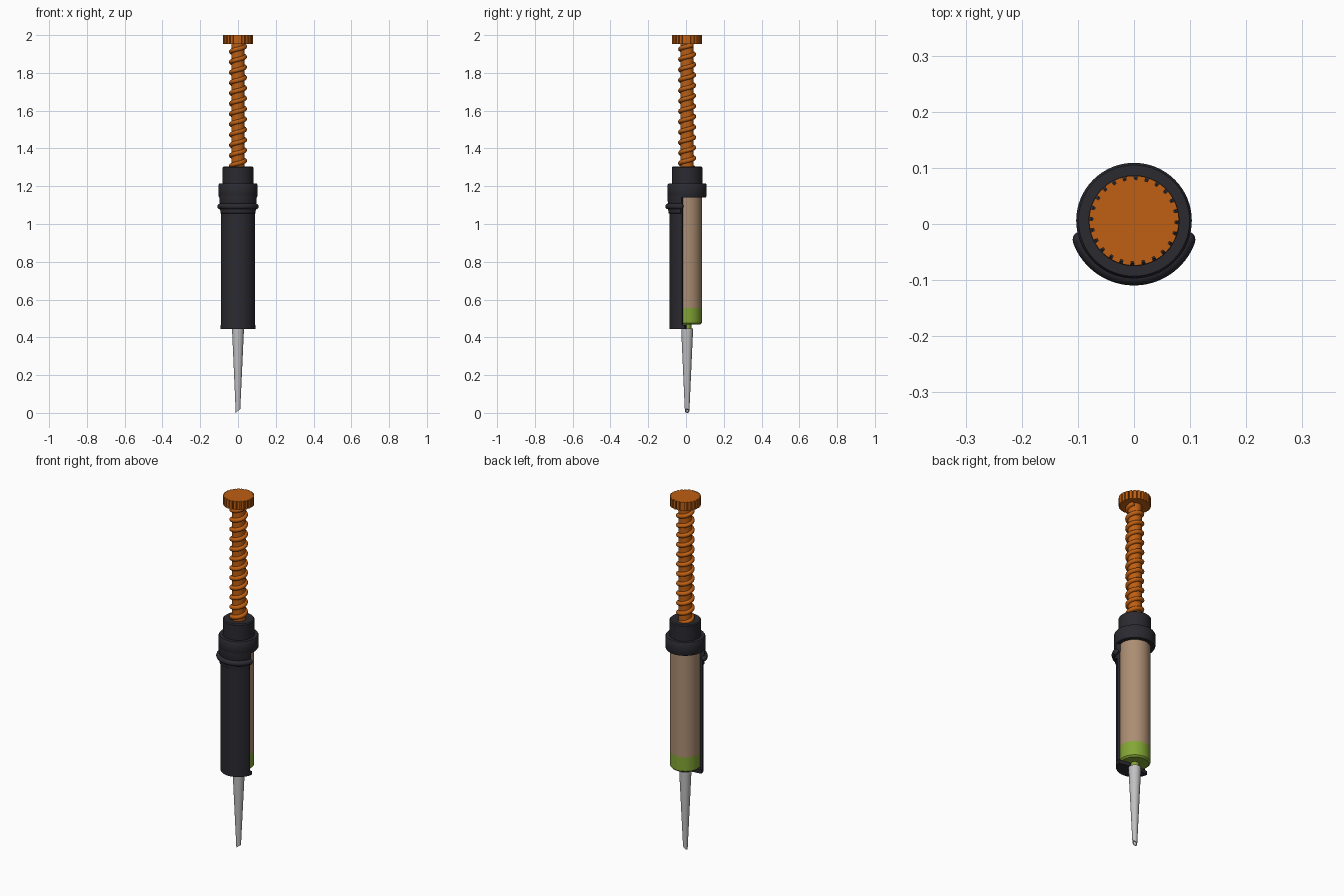
import bpy, bmesh, math
from math import sin, cos, pi, radians

cube = bpy.data.objects.get("Cube")
if cube:
    bpy.data.objects.remove(cube, do_unlink=True)

AXIS_Y = 0.006


def material(name, rgb):
    m = bpy.data.materials.new(name)
    m.use_nodes = True
    m.diffuse_color = (*rgb, 1)
    m.node_tree.nodes["Principled BSDF"].inputs["Base Color"].default_value = (*rgb, 1)
    return m


orange = material("orange", (0.52, 0.115, 0.006))
black = material("charcoal", (0.023, 0.023, 0.03))
tan = material("tan", (0.41, 0.27, 0.17))
green = material("green", (0.23, 0.38, 0.035))
grey = material("light grey", (0.53, 0.53, 0.53))


def finish(bm, name, mat, smooth=True):
    bmesh.ops.remove_doubles(bm, verts=bm.verts, dist=1e-5)
    bmesh.ops.recalc_face_normals(bm, faces=bm.faces)
    me = bpy.data.meshes.new(name)
    bm.to_mesh(me)
    bm.free()
    me.materials.append(mat)
    ob = bpy.data.objects.new(name, me)
    ob.location.y = AXIS_Y
    bpy.context.collection.objects.link(ob)
    if smooth:
        bpy.ops.object.select_all(action='DESELECT')
        ob.select_set(True)
        bpy.context.view_layer.objects.active = ob
        bpy.ops.object.shade_smooth_by_angle(angle=radians(35))
    return ob


def lathe(name, mat, profile, start=0, end=360, steps=64):
    """Revolve a closed (radius, z) outline about the vertical axis."""
    bm = bmesh.new()
    loop = [bm.verts.new((r * cos(radians(start)), r * sin(radians(start)), z))
            for r, z in profile]
    face = bm.faces.new(loop)
    full = end - start >= 360
    geom = list(face.edges) + loop
    if full:
        bm.faces.remove(face)
    else:
        geom.append(face)
    bmesh.ops.spin(bm, geom=geom, cent=(0, 0, 0), axis=(0, 0, 1),
                   angle=radians(end - start), steps=steps)
    if not full:
        # keep both end caps of the partial sweep
        bmesh.ops.holes_fill(bm, edges=[e for e in bm.edges if e.is_boundary], sides=0)
    return finish(bm, name, mat)


def sweep(name, mat, points, radius):
    """Round tube along a list of points."""
    cu = bpy.data.curves.new(name, 'CURVE')
    cu.dimensions = '3D'
    cu.bevel_depth = radius
    cu.bevel_resolution = 3
    cu.use_fill_caps = True
    sp = cu.splines.new('POLY')
    sp.points.add(len(points) - 1)
    for p, co in zip(sp.points, points):
        p.co = (*co, 1)
    cu.materials.append(mat)
    ob = bpy.data.objects.new(name, cu)
    ob.location.y = AXIS_Y
    bpy.context.collection.objects.link(ob)
    bpy.ops.object.select_all(action='DESELECT')
    ob.select_set(True)
    bpy.context.view_layer.objects.active = ob
    bpy.ops.object.convert(target='MESH')
    bpy.ops.object.shade_smooth_by_angle(angle=radians(50))


# Threaded plunger rod
lathe("plunger_rod", orange, [(0, 1.25), (0.035, 1.25), (0.035, 1.96), (0, 1.96)], steps=32)
PITCH, Z0, Z1 = 0.055, 1.28, 1.95
count = int((Z1 - Z0) / PITCH * 24)
sweep("rod_thread", orange,
      [(0.036 * cos(i * pi / 12), 0.036 * sin(i * pi / 12), Z0 + PITCH * i / 24)
       for i in range(count)], 0.012)

# Knurled knob with notches round the rim
bm = bmesh.new()
NOTCHES = 24
rim = []
for i in range(NOTCHES):
    for frac, r in ((0, .08), (.25, .08), (.5, .08), (.7, .08), (.74, .073), (.96, .073)):
        a = 2 * pi * (i + frac) / NOTCHES
        rim.append(bm.verts.new((r * cos(a), r * sin(a), 1.952)))
base = bm.faces.new(rim)
top = bmesh.ops.extrude_face_region(bm, geom=[base])
for v in top["geom"]:
    if isinstance(v, bmesh.types.BMVert):
        v.co.z = 2.0
if not base.is_valid or len([f for f in bm.faces if len(f.verts) > 4]) < 2:
    bm.faces.new(rim)
finish(bm, "plunger_knob", orange)

# Collar at the top of the holder
lathe("collar", black, [
    (0.037, 1.30), (0.076, 1.304), (0.081, 1.299), (0.081, 1.214), (0.099, 1.214),
    (0.103, 1.208), (0.103, 1.148), (0.099, 1.14), (0.037, 1.14)])
lathe("collar_skirt", black, [
    (0.078, 1.15), (0.103, 1.15), (0.103, 1.12), (0.098, 1.10), (0.078, 1.10)], 197, 343, 40)

# Half-round holder, open at the back
lathe("holder_shell", black, [
    (0.079, 0.445), (0.093, 0.445), (0.093, 1.145), (0.079, 1.145)], 197, 343, 40)
lathe("holder_base", black, [
    (0, 0.445), (0.0925, 0.445), (0.0925, 0.465), (0, 0.465)], 188, 352, 40)
lathe("holder_lip", black, [
    (0.08, 1.055), (0.099, 1.057), (0.101, 1.085), (0.08, 1.085)], 200, 340, 40)

# Raised bead across the front of the holder, with round ends
arc = [radians(200 + 140 * i / 40) for i in range(41)]
sweep("holder_bead", black, [(0.1 * cos(a), 0.1 * sin(a), 1.093) for a in arc], 0.0155)
for side, a in (("right", arc[0]), ("left", arc[-1])):
    bm = bmesh.new()
    bmesh.ops.create_uvsphere(bm, u_segments=16, v_segments=10, radius=0.0155)
    bmesh.ops.translate(bm, verts=bm.verts, vec=(0.1 * cos(a), 0.1 * sin(a), 1.093))
    finish(bm, side + "_bead_end", black)

# Cartridge with its coloured end cap and neck
lathe("cartridge_tube", tan, [(0, 0.555), (0.078, 0.555), (0.078, 1.145), (0, 1.145)])
lathe("cartridge_cap", green, [
    (0, 0.44), (0.022, 0.44), (0.022, 0.468), (0.07, 0.468), (0.078, 0.476),
    (0.078, 0.555), (0, 0.555)])

# Tapered nozzle with a hollow, slanted tip
nozzle = lathe("nozzle", grey, [
    (0, 0.446), (0.031, 0.446), (0.031, 0.43), (0.012, 0), (0.008, 0), (0.008, 0.08), (0, 0.08)],
    steps=32)
for v in nozzle.data.vertices:
    if v.co.z < 0.001:
        v.co.z = (v.co.x + 0.012) * 0.85
